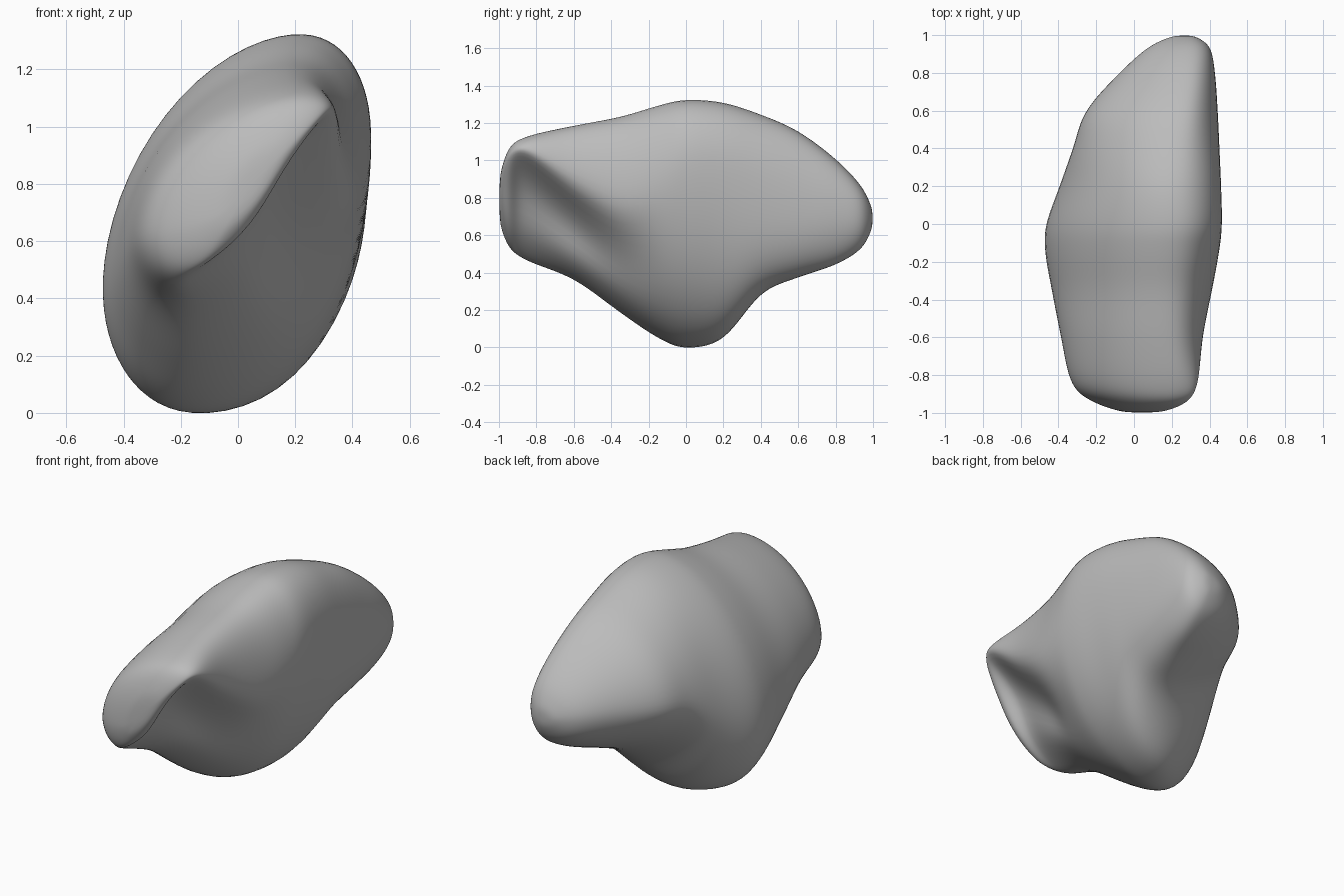
import bpy, bmesh, math

default = bpy.data.objects.get("Cube")
if default:
    bpy.data.objects.remove(default, do_unlink=True)

SEGMENTS = 64      # points around each section
STEPS = 8          # sections between two stations

# Stations run from the front tip to the back tip
along = [-1, -.95, -.85, -.6, -.35, -.15, 0, .2, .4, .6, .8, .94, 1]
# Outermost points of the section at each station, as x and z curves
top_x = [.1, .18, .2, .18, .18, .19, .2, .2, .22, .25, .28, .29, .28]
top_z = [.9, 1.06, 1.13, 1.19, 1.24, 1.3, 1.33, 1.315, 1.25, 1.16, 1.01, .86, .73]
left_x = [.13, .27, .34, .37, .42, .455, .47, .465, .455, .445, .43, .4, .31]
left_z = [.87, 1.01, 1.04, .86, .74, .82, .93, .93, .85, .75, .72, .7, .69]
low_x = [-.02, -.1, -.19, -.17, -.17, -.17, -.13, -.02, .14, .22, .28, .29, .28]
low_z = [.68, .54, .46, .36, .18, .045, -.01, .04, .28, .37, .44, .53, .65]
right_x = [-.04, -.2, -.33, -.39, -.44, -.475, -.47, -.4, -.33, -.26, -.08, .08, .22]
right_z = [.7, .66, .64, .6, .5, .46, .47, .55, .68, .72, .72, .7, .69]
# Fullness of the two lower quarters: 2 is round, 1 is straight
left_full = [1.4, 1.3, 1.2, 1.45, 1.65, 1.9, 2, 2.1, 2.5, 2.3, 2, 2, 2]
right_full = [2, 2, 2, 2, 2, 2.15, 2.15, 1.8, 1.6, 1.6, 1.8, 2, 2]
# Depth of the groove under the front left ridge
groove = [0, .1, .22, .3, .16, .04, 0, 0, 0, 0, 0, 0, 0]
GROOVE_WIDTH = math.radians(60)
# Fullness of the two upper quarters
UPPER_LEFT, UPPER_RIGHT = 2.3, 1.78


def smooth_value(curve, t):
    """Catmull-Rom value of a curve at station t."""
    i = min(int(t), len(curve) - 2)
    f = t - i
    b, c = curve[i], curve[i + 1]
    a = curve[i - 1] if i > 0 else b
    d = curve[i + 2] if i + 2 < len(curve) else c
    return b + f * ((c - a) + f * ((a + a - 5 * b + 4 * c - d)
                                   + f * (3 * (b - c) + d - a))) / 2


def section(t):
    """Ring of points made of four quarter arcs, with the groove cut in."""
    y, tx, tz, lx, lz, bx, bz, rx, rz, ln, rn, depth = (
        smooth_value(c, t) for c in (along, top_x, top_z, left_x, left_z, low_x, low_z,
                                     right_x, right_z, left_full, right_full, groove))
    quarters = [(tx, lz, lx, tz, UPPER_LEFT), (tx, rz, rx, tz, UPPER_RIGHT),
                (bx, rz, rx, bz, rn), (bx, lz, lx, bz, ln)]
    ring = []
    for k in range(SEGMENTS):
        angle = math.tau * k / SEGMENTS
        cx, cz, ex, ez, full = quarters[k * 4 // SEGMENTS]
        u = abs(math.cos(angle)) ** (2 / full)
        v = abs(math.sin(angle)) ** (2 / full)
        below_ridge = math.tau - angle
        if below_ridge < GROOVE_WIDTH:
            u -= depth * math.sin(math.pi * below_ridge / GROOVE_WIDTH) ** 2
        ring.append((cx + (ex - cx) * u, y, cz + (ez - cz) * v))
    return ring


# Loft the body through all sections
bm = bmesh.new()
count = (len(along) - 1) * STEPS
rings = [[bm.verts.new(p) for p in section(i / STEPS)] for i in range(count + 1)]
for near, far in zip(rings, rings[1:]):
    for k in range(SEGMENTS):
        n = (k + 1) % SEGMENTS
        bm.faces.new((near[k], near[n], far[n], far[k]))
# Close both tips with fans
for ring in (rings[0], rings[-1]):
    cap = bm.faces.new(ring)
    bmesh.ops.poke(bm, faces=[cap])
bmesh.ops.recalc_face_normals(bm, faces=bm.faces)
# Soften the ridges
for _ in range(10):
    bmesh.ops.smooth_vert(bm, verts=bm.verts, factor=0.5,
                          use_axis_x=True, use_axis_y=True, use_axis_z=True)

mesh = bpy.data.meshes.new("stone_body")
bm.to_mesh(mesh)
bm.free()
body = bpy.data.objects.new("stone_body", mesh)
bpy.context.collection.objects.link(body)

# Plain grey
grey = bpy.data.materials.new("stone_grey")
grey.use_nodes = True
colour = (0.5, 0.5, 0.5, 1)
grey.diffuse_color = colour
grey.node_tree.nodes["Principled BSDF"].inputs["Base Color"].default_value = colour
mesh.materials.append(grey)

for polygon in mesh.polygons:
    polygon.use_smooth = True
